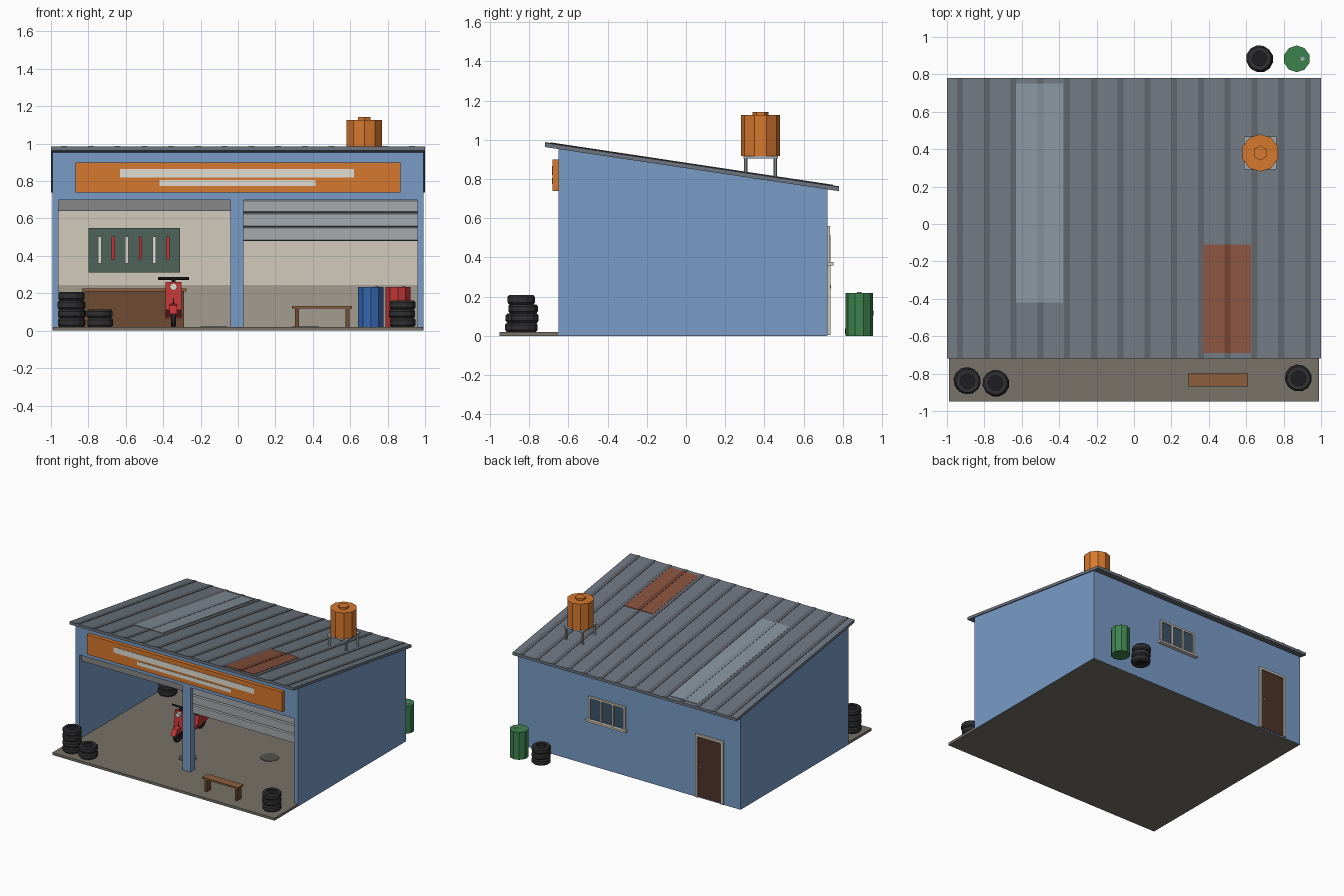
import bpy, bmesh, math, random
from mathutils import Matrix, Vector

if "Cube" in bpy.data.objects:
    bpy.data.objects.remove(bpy.data.objects["Cube"])
random.seed(4)

def lin(c):
    return c / 12.92 if c < 0.04 else ((c + 0.055) / 1.055) ** 2.4

def col(name, r, g, b):
    m = bpy.data.materials.new(name)
    m.diffuse_color = (lin(r), lin(g), lin(b), 1)
    m.use_nodes = True
    m.node_tree.nodes["Principled BSDF"].inputs["Base Color"].default_value = m.diffuse_color
    return m

BLUE, ORANGE = col("wall_blue", .47, .61, .78), col("orange", .84, .47, .18)
CREAM, STONE = col("cream", .82, .79, .74), col("dado_grey", .64, .61, .57)
FLOOR, ROOF = col("concrete", .47, .45, .41), col("roof_grey", .43, .46, .50)
RIB, RUST = col("rib_grey", .36, .38, .41), col("rust", .53, .32, .24)
RUSTRIB, SKY = col("rust_rib", .43, .25, .19), col("skylight", .52, .57, .61)
SKYRIB, STEEL = col("skylight_rib", .48, .53, .57), col("steel", .65, .67, .68)
DARKSTEEL, WOOD = col("dark_steel", .53, .53, .53), col("wood", .55, .37, .24)
BROWN, DOOR = col("bench_brown", .44, .30, .20), col("door_brown", .31, .20, .16)
RUBBER, BLACK = col("rubber", .19, .19, .20), col("black", .12, .12, .13)
RED, GREEN = col("red", .76, .21, .21), col("green", .24, .51, .31)
DRUM, BOARD = col("drum_blue", .20, .40, .68), col("board_green", .31, .39, .35)
WHITE, GLASS = col("white", .88, .87, .83), col("glass", .24, .32, .40)
STAIN = col("oil_stain", .33, .32, .30)

def finish(name, bm, mat):
    bmesh.ops.recalc_face_normals(bm, faces=bm.faces)
    me = bpy.data.meshes.new(name)
    bm.to_mesh(me)
    bm.free()
    me.materials.append(mat)
    ob = bpy.data.objects.new(name, me)
    bpy.context.collection.objects.link(ob)
    return ob

def prism(name, yz, x0, x1, mat):
    """Side profile in y/z extruded across x."""
    bm = bmesh.new()
    f = bm.faces.new([bm.verts.new((x0, y, z)) for y, z in yz])
    ext = bmesh.ops.extrude_face_region(bm, geom=[f])["geom"]
    bmesh.ops.translate(bm, vec=(x1 - x0, 0, 0), verts=[g for g in ext if isinstance(g, bmesh.types.BMVert)])
    return finish(name, bm, mat)

def box(name, x0, x1, y0, y1, z0, z1, mat):
    return prism(name, [(y0, z0), (y1, z0), (y1, z1), (y0, z1)], x0, x1, mat)

def cyl(name, p, q, r, n, mat):
    """Cylinder from point p to point q."""
    p, q = Vector(p), Vector(q)
    d = q - p
    rot = d.to_track_quat('Z', 'Y').to_matrix().to_4x4()
    bm = bmesh.new()
    bmesh.ops.create_cone(bm, cap_ends=True, segments=n, radius1=r, radius2=r, depth=d.length,
                          matrix=Matrix.Translation((p + q) / 2) @ rot)
    return finish(name, bm, mat)

def tyre(name, c, r, w, axis='Z', n=12):
    """Ring with a chamfered tread, plus a dark centre disc."""
    prof = [(.55, -.5), (.88, -.5), (1, -.28), (1, .28), (.88, .5), (.55, .5)]
    rot = Matrix.Rotation(math.pi / 2, 4, 'Y') if axis == 'X' else Matrix.Rotation(random.random(), 4, 'Z')
    bm = bmesh.new()
    rings = []
    for i in range(n):
        a = 2 * math.pi * i / n
        rings.append([bm.verts.new((r * k * math.cos(a), r * k * math.sin(a), h * w)) for k, h in prof])
    for i in range(n):
        a, b = rings[i], rings[(i + 1) % n]
        for j in range(6):
            k = (j + 1) % 6
            bm.faces.new((a[j], b[j], b[k], a[k]))
    bm.transform(Matrix.Translation(c) @ rot)
    finish(name, bm, RUBBER)
    d = Vector((w * .3, 0, 0) if axis == 'X' else (0, 0, w * .3))
    cyl(name + "_centre", Vector(c) - d, Vector(c) + d, r * .58, n, BLACK)

def roof_z(y):
    return .985 - .15 * (y + .72)

def on_roof(name, x0, x1, y0, y1, lo, hi, mat):
    return prism(name, [(y0, roof_z(y0) + lo), (y1, roof_z(y1) + lo), (y1, roof_z(y1) + hi),
                        (y0, roof_z(y0) + hi)], x0, x1, mat)

# floor and walls
box("floor_slab", -.99, .99, -.95, .72, 0, .02, FLOOR)
def wall(name, x0, x1, y0, y1, z0, mat):
    prism(name, [(y0, z0), (y1, z0), (y1, roof_z(y1) - .02), (y0, roof_z(y0) - .02)], x0, x1, mat)
wall("left_wall", -.992, -.96, -.65, .722, .001, BLUE)
wall("right_wall", .96, .992, -.65, .722, .001, BLUE)
wall("back_wall", -.96, .96, .695, .722, .001, BLUE)
wall("front_header", -.96, .96, -.65, -.615, .70, BLUE)
box("centre_post", -.04, .03, -.65, -.59, .001, .70, BLUE)
wall("back_wall_lining", -.96, .96, .685, .695, .245, CREAM)
box("back_wall_dado", -.96, .96, .682, .695, .02, .245, STONE)

# roof with ribs, skylight and rusty panel
on_roof("roof", -1, 1, -.72, .78, -.022, 0, ROOF)
on_roof("skylight_panel", -.63, -.38, -.42, .75, 0, .004, SKY)
on_roof("rusty_panel", .37, .625, -.69, -.11, 0, .004, RUST)
for i in range(14):
    x = -.93 + i * .143
    a, b = x - .016, x + .016
    on_roof(f"roof_rib_{i}", a, b, -.72, .78, -.005, .003, RIB)
    if -.63 < x < -.38:
        on_roof("skylight_rib", a, b, -.42, .75, 0, .006, SKYRIB)
    if .37 < x < .62:
        on_roof("rusty_rib", a, b, -.69, -.11, 0, .006, RUSTRIB)

# sign board with plain stripes
box("sign_board", -.87, .87, -.68, -.65, .74, .90, ORANGE)
box("sign_stripe_upper", -.63, .62, -.684, -.68, .82, .865, WHITE)
box("sign_stripe_lower", -.42, .415, -.684, -.68, .775, .805, WHITE)

# roller shutters
box("shutter_box", -.96, -.04, -.62, -.56, .64, .70, DARKSTEEL)
for i, (z0, z1) in enumerate([(.48, .555), (.555, .63), (.63, .70)]):
    prism(f"shutter_slat_{i}", [(-.605, z0), (-.62, z0 + .006), (-.62, z1 - .006), (-.605, z1)], .03, .96, STEEL)

# water tank on stand
tx, ty = .675, .38
for sx in (-1, 1):
    for sy in (-1, 1):
        x, y = tx + sx * .075, ty + sy * .075
        cyl("tank_leg", (x, y, roof_z(y) - .01), (x, y, .91), .009, 6, STEEL)
box("tank_platform", tx - .088, tx + .088, ty - .088, ty + .088, .905, .918, STEEL)
cyl("water_tank", (tx, ty, .918), (tx, ty, 1.127), .1, 10, ORANGE)
cyl("tank_lid", (tx, ty, 1.127), (tx, ty, 1.142), .04, 6, ORANGE)

# oil drums
for name, x, y, z, h, m in [("green_drum", .87, .883, 0, .22, GREEN), ("blue_drum", .71, .48, .02, .215, DRUM),
                            ("red_drum", .855, .53, .02, .215, RED)]:
    cyl(name, (x, y, z), (x, y, z + h), .071, 10, m)
    cyl(name + "_cap", (x + .03, y, z + h), (x + .03, y, z + h + .004), .012, 6, STEEL)

# tyre stacks
for s, (x, y, z, n) in enumerate([(-.89, -.84, .02, 4), (-.74, -.85, .02, 2), (.88, -.825, .02, 3),
                                  (.67, .885, 0, 3), (-.885, .37, .02, 3)]):
    for i in range(n):
        j = 0 if i == n - 1 else random.uniform(-.005, .005)
        tyre(f"tyre_{s}_{i}", (x + j, y - j, z + .0235 + i * .047), .071, .047)

# workbench and tool board
box("workbench_body", -.82, -.29, .46, .68, .02, .21, BROWN)
box("workbench_top", -.835, -.275, .44, .682, .21, .225, WOOD)
box("tool_board", -.80, -.31, .672, .685, .31, .55, BOARD)
for i in range(6):
    x = -.74 + i * .073
    box(f"tool_{i}", x - .009, x + .009, .662, .672, .36 + .02 * (i % 2), .505, RED if i % 2 else WHITE)

# sitting bench
box("bench_seat", .29, .61, -.87, -.80, .12, .133, WOOD)
for x in (.305, .575):
    box("bench_leg", x, x + .02, -.862, -.808, .02, .12, BROWN)

# floor stains
for i, (x, y) in enumerate([(-.13, -.456), (.36, -.11)]):
    cyl(f"oil_stain_{i}", (x, y, .02), (x, y, .023), .07, 12, STAIN)

# back door and window
box("door_leaf", -.825, -.615, .72, .727, .01, .50, DOOR)
for a, b in ((-.845, -.825), (-.615, -.595)):
    box("door_frame_side", a, b, .715, .737, .005, .515, CREAM)
box("door_frame_top", -.825, -.615, .715, .737, .497, .515, CREAM)
cyl("door_knob", (-.64, .727, .25), (-.64, .74, .25), .009, 6, STEEL)
box("window_glass", .04, .35, .72, .726, .375, .55, GLASS)
for x in (.03, .134, .238, .342):
    box("window_bar", x, x + .016, .718, .735, .37, .56, CREAM)
box("window_head", .03, .358, .718, .735, .545, .56, CREAM)
box("window_sill", .015, .375, .718, .752, .36, .376, CREAM)

# scooter
sx = -.345
for name, y in (("scooter_front_wheel", -.27), ("scooter_rear_wheel", .02)):
    tyre(name, (sx, y, .075), .055, .028, 'X')
prism("scooter_front_shield", [(-.27, .11), (-.215, .07), (-.2, .08), (-.215, .255), (-.25, .26)],
      sx - .042, sx + .042, RED)
prism("scooter_fender", [(-.34, .09), (-.31, .135), (-.25, .145), (-.22, .10)], sx - .02, sx + .02, RED)
box("scooter_floorboard", sx - .04, sx + .04, -.22, -.06, .065, .085, RED)
prism("scooter_body", [(-.08, .065), (-.06, .165), (.03, .175), (.1, .15), (.08, .10)], sx - .042, sx + .042, RED)
prism("scooter_seat", [(-.075, .165), (-.06, .19), (.05, .19), (.07, .162)], sx - .035, sx + .035, BLACK)
cyl("scooter_fork", (sx, -.27, .075), (sx, -.23, .275), .012, 6, BLACK)
cyl("scooter_handlebar", (sx - .083, -.225, .28), (sx + .083, -.225, .28), .008, 6, BLACK)
cyl("scooter_headlight", (sx, -.275, .235), (sx, -.24, .235), .02, 8, WHITE)
